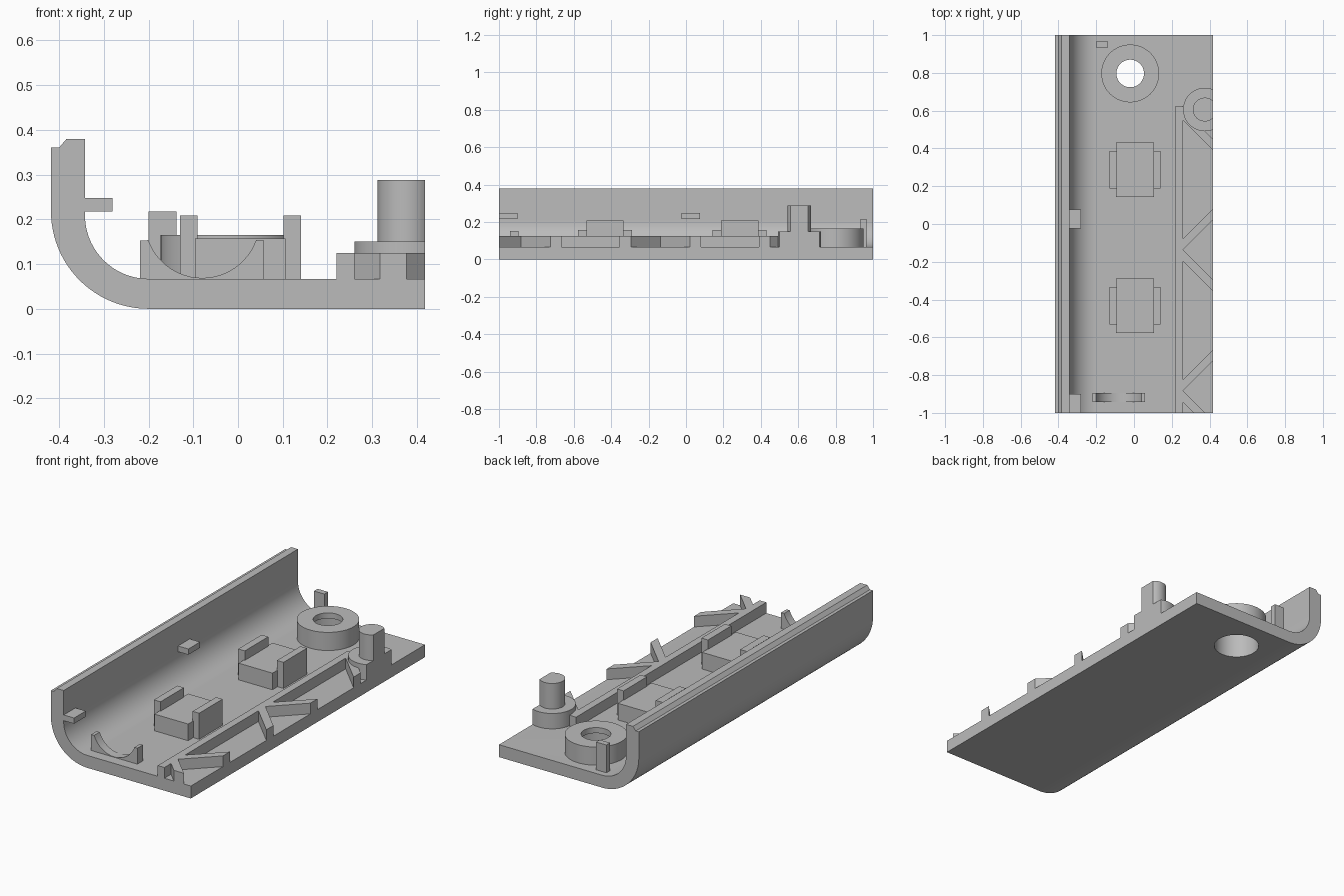
import bpy, bmesh, math
from mathutils import Vector

cube = bpy.data.objects.get("Cube")
if cube:
    bpy.data.objects.remove(cube, do_unlink=True)

GREY = (0.5, 0.5, 0.5, 1)
mat = bpy.data.materials.new("plain grey")
mat.use_nodes = True
mat.diffuse_color = GREY
mat.node_tree.nodes["Principled BSDF"].inputs["Base Color"].default_value = GREY

EDGE = 0.418    # open long side
FLOOR = 0.067   # inner floor height
ROOT = 0.05     # parts are sunk slightly into the floor


def finish(name, bm):
    bmesh.ops.recalc_face_normals(bm, faces=bm.faces)
    mesh = bpy.data.meshes.new(name)
    bm.to_mesh(mesh)
    bm.free()
    mesh.materials.append(mat)
    ob = bpy.data.objects.new(name, mesh)
    bpy.context.collection.objects.link(ob)
    return ob


def smooth(ob):
    bpy.ops.object.select_all(action='DESELECT')
    ob.select_set(True)
    bpy.context.view_layer.objects.active = ob
    bpy.ops.object.shade_smooth_by_angle(angle=math.radians(30))


def prism(name, pts, lo, hi, axis='z'):
    """Extrude an outline: xy points along z, or xz points along y."""
    bm = bmesh.new()
    place = (lambda p: (p[0], p[1], lo)) if axis == 'z' else (lambda p: (p[0], lo, p[1]))
    face = bm.faces.new([bm.verts.new(place(p)) for p in pts])
    new = bmesh.ops.extrude_face_region(bm, geom=[face])["geom"]
    step = Vector((0, 0, hi - lo)) if axis == 'z' else Vector((0, hi - lo, 0))
    bmesh.ops.translate(bm, vec=step, verts=[v for v in new if isinstance(v, bmesh.types.BMVert)])
    return finish(name, bm)


def box(name, x, y, z):
    return prism(name, [(x[0], y[0]), (x[1], y[0]), (x[1], y[1]), (x[0], y[1])], z[0], z[1])


def arc(cx, cy, r, a, b, n):
    return [(cx + r * math.cos(math.radians(a + (b - a) * i / n)),
             cy + r * math.sin(math.radians(a + (b - a) * i / n))) for i in range(n + 1)]


def lathe(name, profile, cx, cy, n=64):
    """Spin a closed radius/height outline around a vertical axis."""
    bm = bmesh.new()
    rings = [[bm.verts.new((cx + r * math.cos(t), cy + r * math.sin(t), z)) for r, z in profile]
             for t in (2 * math.pi * i / n for i in range(n))]
    for i in range(n):
        a, b = rings[i], rings[(i + 1) % n]
        for j in range(len(profile)):
            k = (j + 1) % len(profile)
            bm.faces.new((a[j], a[k], b[k], b[j]))
    return finish(name, bm)


# Curved shell: floor, rounded corner and wall with a stepped lip
outline = [(EDGE, 0)] + arc(-0.2, 0.218, 0.218, 270, 180, 24)
outline += [(-EDGE, 0.36), (-0.4, 0.36), (-0.383, 0.38), (-0.342, 0.38)]
outline += arc(-0.2, FLOOR + 0.142, 0.142, 180, 270, 24) + [(EDGE, FLOOR)]
shell = prism("shell", outline, -1, 1, 'y')

# Screw boss with a wide recess opening underneath
BX, BY, RECESS = -0.02, 0.797, 0.114
cutter = prism("recess_cutter", arc(BX, BY, RECESS, 0, 360, 64)[:-1], -0.1, 0.2)
cut = shell.modifiers.new("recess", 'BOOLEAN')
cut.operation, cut.object, cut.solver = 'DIFFERENCE', cutter, 'EXACT'
bpy.context.view_layer.objects.active = shell
bpy.ops.object.modifier_apply(modifier=cut.name)
bpy.data.objects.remove(cutter, do_unlink=True)
smooth(shell)
smooth(lathe("screw_boss", [(RECESS, FLOOR), (0.153, FLOOR), (0.153, 0.165),
                            (0.073, 0.165), (0.073, 0.135), (RECESS, 0.135)], BX, BY))

# Small post beside the boss
box("corner_post", (-0.2, -0.138), (0.934, 0.965), (ROOT, 0.217))

# Tabs on the wall
for name, y in (("front_wall_tab", -1), ("middle_wall_tab", -0.024)):
    box(name, (-0.36, -0.28), (y, y + 0.1), (0.217, 0.248))

# Two holder blocks with raised side cheeks
for name, y in (("front", -0.433), ("back", 0.287)):
    box(name + "_holder_block", (-0.096, 0.106), (y - 0.144, y + 0.144), (ROOT, 0.157))
    box(name + "_holder_right_cheek", (-0.13, -0.09), (y - 0.1, y + 0.1), (ROOT, 0.208))
    box(name + "_holder_left_cheek", (0.102, 0.141), (y - 0.1, y + 0.1), (ROOT, 0.208))

# Cradle with a round seat
cradle = [(-0.219, ROOT), (0.058, ROOT), (0.058, 0.153)]
cradle += arc(-0.08, 0.197, 0.128, -20, -160, 24) + [(-0.219, 0.153)]
smooth(prism("cradle", cradle, -0.942, -0.895, 'y'))

# Long rail with slanted braces running to the open edge
RAIL, TOP = 0.26, 0.125
box("rail", (0.22, RAIL), (-1, 0.624), (ROOT, TOP))


def brace(name, apex, side):
    run, w = EDGE - RAIL, 0.06
    pts = [(RAIL - 0.005, apex), (RAIL, apex), (EDGE, apex + side * run),
           (EDGE, apex + side * (run + w)), (RAIL, apex + side * w), (RAIL - 0.005, apex + side * w)]
    if min(p[1] for p in pts) < -1:   # trimmed at the front end
        drop = apex + 1
        pts = [pts[0], pts[1], (RAIL + drop, -1), (RAIL + drop - w, -1), pts[4], pts[5]]
    prism(name, pts, ROOT, TOP)


for name, apex, sides in (("front", -0.883, (1, -1)), ("middle", -0.137, (1, -1)), ("back", 0.608, (-1,))):
    for s in sides:
        brace(name + ("_brace_rear" if s > 0 else "_brace_fore"), apex, s)

# Stepped locating pin, cut flush with the open edge
for name, r, top in (("pin_base", 0.115, 0.15), ("pin", 0.063, 0.288)):
    a = math.degrees(math.acos((EDGE - 0.375) / r))
    smooth(prism(name, arc(0.375, 0.606, r, a, 360 - a, 40), ROOT, top))
